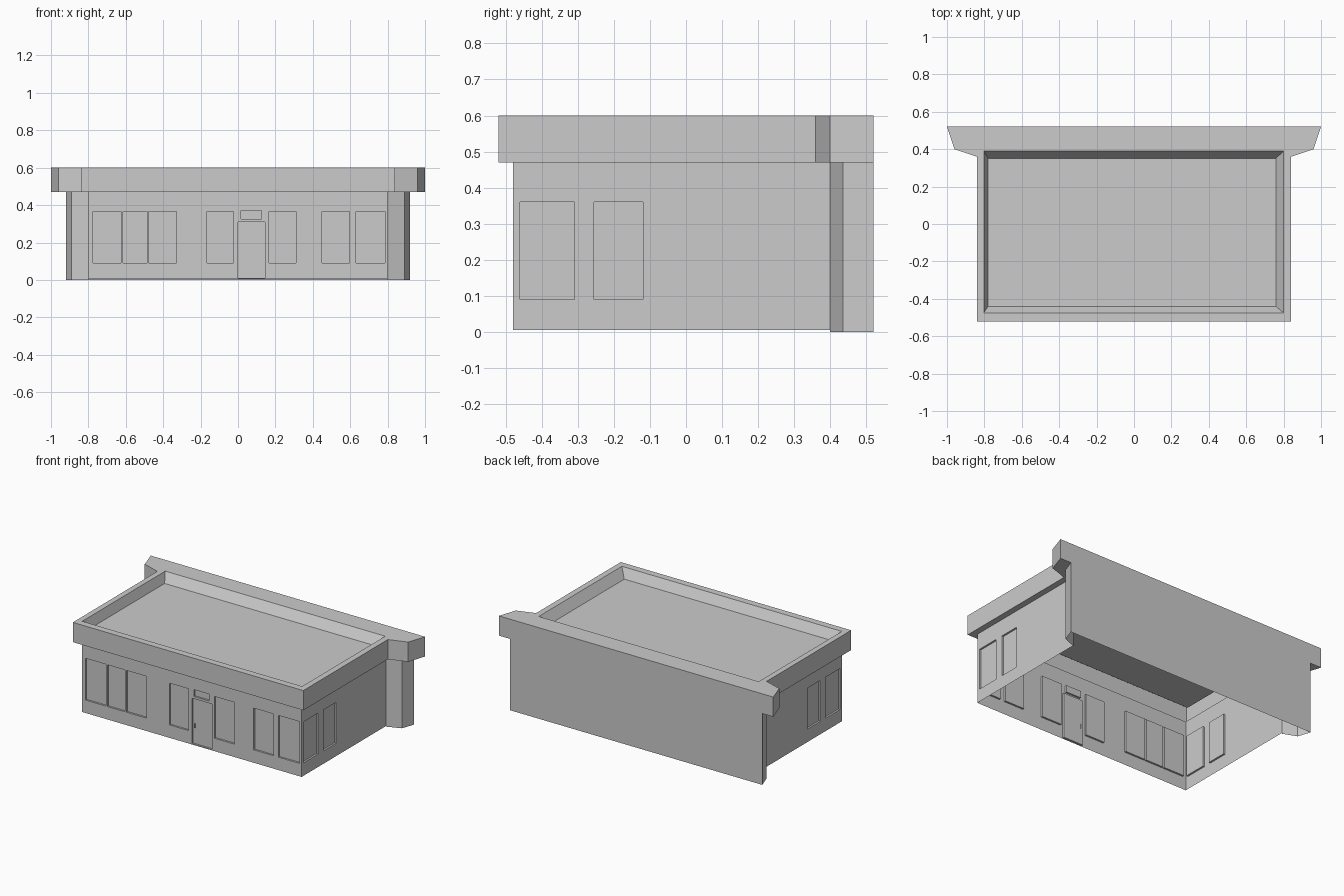
import bpy, math
from mathutils import Vector

if "Cube" in bpy.data.objects:
    bpy.data.objects.remove(bpy.data.objects["Cube"])

WALL_TOP, ROOF_TOP, ROOF_Z, BASE = 0.47, 0.60, 0.54, 0.005
RECESS = 0.012


def make(name, verts, faces, smooth=None):
    me = bpy.data.meshes.new(name)
    me.from_pydata(verts, [], faces)
    me.validate()
    ob = bpy.data.objects.new(name, me)
    bpy.context.collection.objects.link(ob)
    if smooth:
        bpy.context.view_layer.objects.active = ob
        ob.select_set(True)
        bpy.ops.object.shade_smooth_by_angle(angle=math.radians(smooth))
        ob.select_set(False)
    return ob


def wall(name, origin, u_dir, u0, u1, openings):
    """Thin wall sheet with recessed rectangular panels (u0, u1, z0, z1)."""
    o, u = Vector(origin), Vector(u_dir)
    n = u.cross(Vector((0, 0, 1)))  # outward normal
    us = sorted({u0, u1, *[c for p in openings for c in p[:2]]})
    zs = sorted({BASE, WALL_TOP, *[c for p in openings for c in p[2:]]})
    verts, faces = [], []

    def pt(a, z, depth=0.0):
        return o + u * a + Vector((0, 0, z)) - n * depth

    def quad(*pts):
        faces.append(tuple(range(len(verts), len(verts) + 4)))
        verts.extend(pts)

    for a, b in zip(us, us[1:]):
        for c, d in zip(zs, zs[1:]):
            mu, mz = (a + b) / 2, (c + d) / 2
            if not any(p[0] < mu < p[1] and p[2] < mz < p[3] for p in openings):
                quad(pt(a, c), pt(b, c), pt(b, d), pt(a, d))
    for a, b, c, d in openings:
        rim = [(a, c), (b, c), (b, d), (a, d)]
        quad(*[pt(x, z, RECESS) for x, z in rim])
        for i in range(4):
            p, q = rim[i], rim[(i + 1) % 4]
            quad(pt(*p), pt(*q), pt(*q, RECESS), pt(*p, RECESS))
    return make(name, verts, faces)


# Front wall: windows, door and the small window over the door
WZ = (0.09, 0.365)
front = [(a, b, *WZ) for a, b in [(-.775, -.625), (-.615, -.487), (-.478, -.33),
         (-.165, -.025), (.165, .31), (.45, .595), (.63, .785)]]
front += [(0.0, 0.145, 0.01, 0.31), (0.015, 0.125, 0.325, 0.37)]
wall("front_wall", (0, -0.48, 0), (1, 0, 0), -0.8, 0.8, front)

# Side walls, two windows each near the front
side = [(-.46, -.31, .09, .36), (-.255, -.12, .09, .36)]
wall("right_wall", (0.8, 0, 0), (0, 1, 0), -0.48, 0.4, side)
wall("left_wall", (-0.8, 0, 0), (0, -1, 0), -0.4, 0.48,
     [(-b, -a, c, d) for a, b, c, d in side])

# Back wall with flared ends
half = [(0.8, 0.4), (0.89, 0.435), (0.92, 0.52)]
path = half + [(-x, y) for x, y in reversed(half)]
verts = [(x, y, z) for z in (0, WALL_TOP) for x, y in path]
make("back_wall", verts, [(i, i + 1, i + 7, i + 6) for i in range(5)], 40)

# Roof: soffit, fascia, parapet top and sunken deck
wall_ring = [(-0.8, -0.48), (0.8, -0.48)] + path
outer_half = [(0.84, 0.36), (0.96, 0.40), (1.0, 0.52)]
outer = [(-0.84, -0.52), (0.84, -0.52)] + outer_half + \
        [(-x, y) for x, y in reversed(outer_half)]
rim = [(-0.803, -0.475), (0.8, -0.475), (0.8, 0.39), (-0.803, 0.39)]
deck = [(-0.78, -0.44), (0.758, -0.44), (0.758, 0.35), (-0.78, 0.35)]
verts = []
for ring, z in ((wall_ring, WALL_TOP), (outer, WALL_TOP), (outer, ROOF_TOP),
                (rim, ROOF_TOP), (deck, ROOF_Z)):
    verts += [(x, y, z) for x, y in ring]
faces = []
for i in range(8):
    j = (i + 1) % 8
    if i != 4:  # the back is flush, so it has no soffit
        faces.append((i + 8, j + 8, j, i)[::-1])
    faces.append((i + 8, j + 8, j + 16, i + 16))
faces += [(16, 17, 25, 24), (17, 18, 26, 25), (18, 19, 20, 21, 22, 23, 27, 26),
          (23, 16, 24, 27), (28, 29, 30, 31)]
faces += [(24 + i, 24 + (i + 1) % 4, 28 + (i + 1) % 4, 28 + i) for i in range(4)]
make("roof_and_parapet", verts, faces, 40)

# Door handle
bpy.ops.mesh.primitive_cube_add(size=1, location=(0.016, -0.47, 0.13))
handle = bpy.context.object
handle.name = "door_handle"
handle.scale = (0.006, 0.012, 0.028)
